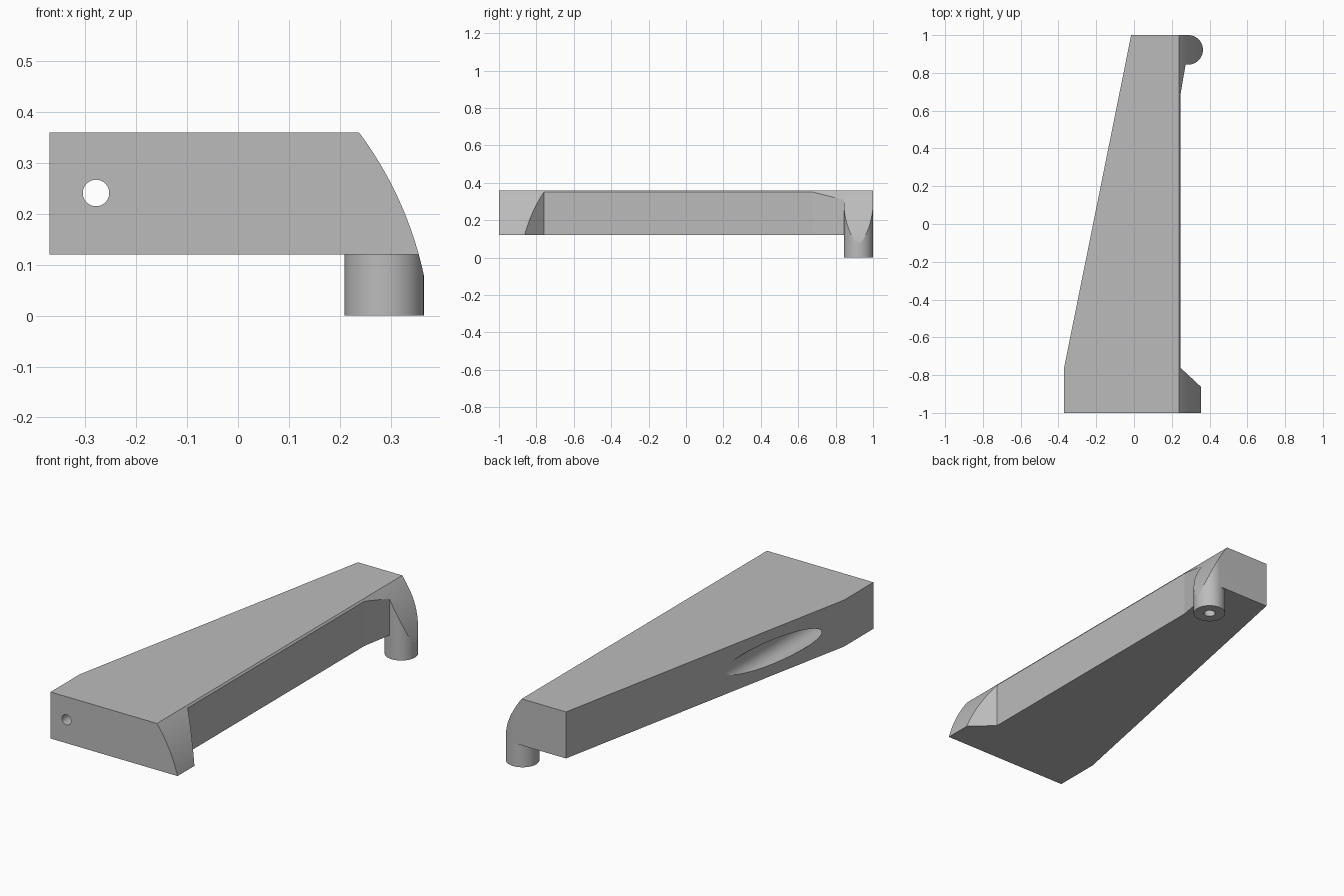
import bpy
import bmesh
from math import cos, sin, pi, radians, sqrt
from mathutils import Vector

cube = bpy.data.objects.get("Cube")
if cube:
    bpy.data.objects.remove(cube, do_unlink=True)

grey = bpy.data.materials.new("plain grey")
grey.use_nodes = True
colour = (0.5, 0.5, 0.5, 1)
grey.diffuse_color = colour
grey.node_tree.nodes["Principled BSDF"].inputs["Base Color"].default_value = colour


def prism(name, points, offset):
    """Extrude a closed outline of 3D points along an offset."""
    bm = bmesh.new()
    face = bm.faces.new([bm.verts.new(p) for p in points])
    new = bmesh.ops.extrude_face_region(bm, geom=[face])["geom"]
    moved = [v for v in new if isinstance(v, bmesh.types.BMVert)]
    bmesh.ops.translate(bm, verts=moved, vec=Vector(offset))
    bmesh.ops.recalc_face_normals(bm, faces=bm.faces)
    mesh = bpy.data.meshes.new(name)
    bm.to_mesh(mesh)
    bm.free()
    mesh.materials.append(grey)
    obj = bpy.data.objects.new(name, mesh)
    bpy.context.collection.objects.link(obj)
    return obj


def arc(cx, cy, r, start, end, steps):
    angles = [start + (end - start) * i / steps for i in range(steps + 1)]
    return [(cx + r * cos(a), cy + r * sin(a)) for a in angles]


def boolean(obj, cutter, operation):
    cutter.hide_render = True
    mod = obj.modifiers.new(cutter.name, 'BOOLEAN')
    mod.operation = operation
    mod.solver = 'EXACT'
    mod.object = cutter
    bpy.context.view_layer.objects.active = obj
    bpy.ops.object.modifier_apply(modifier=mod.name)


BOTTOM, TOP = 0.12, 0.36
PX, PY, PR = 0.287, 0.922, 0.078

# Tapered body outline, with the front lip and the rounded rear corner
outline = [(-0.37, -1), (0.39, -1), (0.39, -0.895), (0.245, -0.76),
           (0.245, 0.68), (0.273, PY - PR)]
outline += arc(PX, PY, PR, -pi / 2, pi / 2, 32)
outline += [(-0.015, 1), (-0.37, -0.76)]
body = prism("body", [(x, y, BOTTOM) for x, y in outline], (0, 0, TOP - BOTTOM))

# Round post under the rear corner
ring = arc(PX, PY, PR, -pi / 2, 3 * pi / 2, 64)[:-1]
post = prism("post", [(x, y, 0) for x, y in ring], (0, 0, BOTTOM))

# Curved right flank, shared by body and post
flank = [(-1, -0.2)] + arc(-0.339, -0.071, 0.72, -0.15, 0.8, 40) + [(-1, 0.6)]
envelope = prism("flank_envelope", [(x, -1.2, z) for x, z in flank], (0, 2.4, 0))

# Pin hole from the front, opening into a wider bore through the slanted side
HX, HZ = -0.279, 0.241


def bore(name, radius, start, length):
    circle = arc(HX, HZ, radius, 0, 2 * pi, 48)[:-1]
    return prism(name, [(x, start, z) for x, z in circle], (0, length, 0))


pin_hole = bore("pin_hole_cutter", 0.026, -1.1, 1.5)
side_bore = bore("side_bore_cutter", 0.0625, -0.8, 1.2)

# Pilot hole up the middle of the post
pilot = arc(PX, PY, 0.028, 0, 2 * pi, 32)[:-1]
pilot_hole = prism("pilot_hole_cutter", [(x, y, -0.05) for x, y in pilot], (0, 0, 0.25))

for part in (body, post):
    boolean(part, envelope, 'INTERSECT')
    boolean(part, pilot_hole, 'DIFFERENCE')
boolean(body, pin_hole, 'DIFFERENCE')
boolean(body, side_bore, 'DIFFERENCE')

for cutter in (envelope, pin_hole, side_bore, pilot_hole):
    bpy.data.objects.remove(cutter, do_unlink=True)

# Smooth the curved walls, keep the flat faces crisp
for part in (body, post):
    bpy.ops.object.select_all(action='DESELECT')
    part.select_set(True)
    bpy.context.view_layer.objects.active = part
    bpy.ops.object.shade_smooth_by_angle(angle=radians(9))
